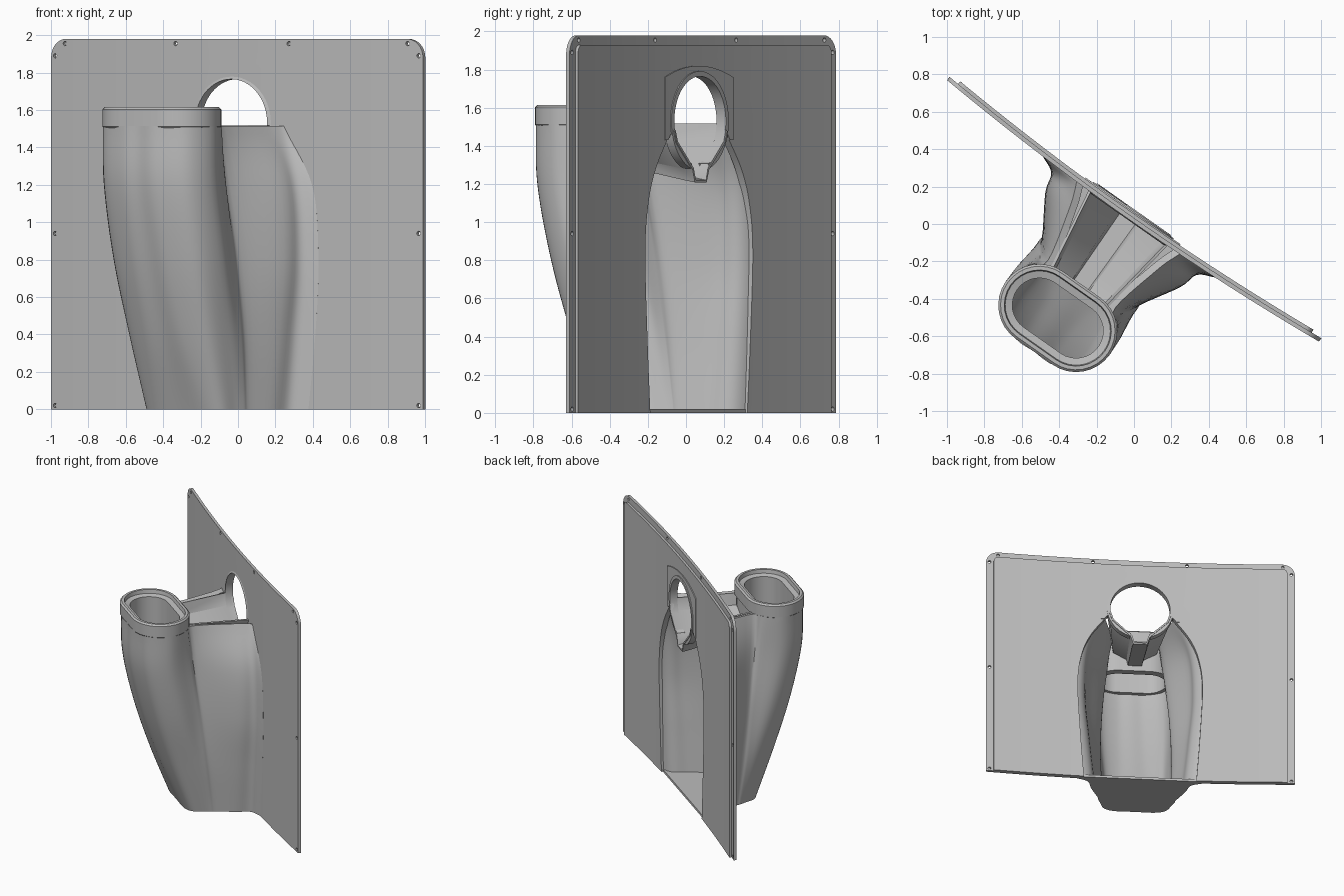
import bpy, bmesh, math
from mathutils import Vector

if "Cube" in bpy.data.objects:
    bpy.data.objects.remove(bpy.data.objects["Cube"], do_unlink=True)

grey = bpy.data.materials.new("plain grey")
grey.use_nodes = True
COLOUR = (0.5, 0.5, 0.5, 1)
grey.diffuse_color = COLOUR
grey.node_tree.nodes["Principled BSDF"].inputs["Base Color"].default_value = COLOUR

HALF, HEIGHT = 1.215, 1.98
HOLE_Z, HOLE_R = 1.53, 0.24


# Local frame: u along the panel, w out of its front, z up
def bulge(u):
    return 0.05 * (1 - (u / HALF) ** 2)


def make_object(name, bm):
    mesh = bpy.data.meshes.new(name)
    bm.to_mesh(mesh)
    bm.free()
    ob = bpy.data.objects.new(name, mesh)
    bpy.context.collection.objects.link(ob)
    ob.location = (-0.005, 0.07, 0)
    ob.rotation_euler.z = math.radians(-35.1)
    mesh.materials.append(grey)
    return ob


def bake(ob):
    bpy.context.view_layer.update()
    graph = bpy.context.evaluated_depsgraph_get()
    mesh = bpy.data.meshes.new_from_object(ob.evaluated_get(graph))
    ob.modifiers.clear()
    ob.data = mesh


def smooth(ob, degrees=35):
    bpy.ops.object.select_all(action="DESELECT")
    ob.select_set(True)
    bpy.context.view_layer.objects.active = ob
    bpy.ops.object.shade_smooth_by_angle(angle=math.radians(degrees))


def prism(bm, outline, front, back):
    """Extrude a (u, z) outline from w = front to w = back."""
    face = bm.faces.new([bm.verts.new((u, -front, z)) for u, z in outline])
    out = bmesh.ops.extrude_face_region(bm, geom=[face])
    moved = [v for v in out["geom"] if isinstance(v, bmesh.types.BMVert)]
    bmesh.ops.translate(bm, verts=moved, vec=(0, front - back, 0))
    bmesh.ops.recalc_face_normals(bm, faces=bm.faces)


def circle(u, z, r, n):
    return [(u + r * math.cos(a), z + r * math.sin(a))
            for a in (2 * math.pi * i / n for i in range(n))]


def both_sides(half):
    return half + [(-u, z) for u, z in reversed(half) if u > 1e-6]


def cutter(name, outlines):
    bm = bmesh.new()
    for outline in outlines:
        prism(bm, outline, 0.3, -0.3)
    ob = make_object(name, bm)
    ob.hide_render = True
    return ob


def curved_plate(name, outline, front, back, cutters):
    bm = bmesh.new()
    prism(bm, outline, front, back)
    for i in range(-11, 12):
        bmesh.ops.bisect_plane(bm, geom=bm.verts[:] + bm.edges[:] + bm.faces[:],
                               plane_co=(i * 0.1, 0, 0), plane_no=(1, 0, 0))
    for v in bm.verts:
        v.co.y -= bulge(v.co.x)
    ob = make_object(name, bm)
    for c in cutters:
        mod = ob.modifiers.new("cut", "BOOLEAN")
        mod.object, mod.operation, mod.solver = c, "DIFFERENCE", "EXACT"
    bake(ob)
    smooth(ob)
    return ob


def grid(name, rows, closed=False, wrap=False):
    """Skin a list of equally long rows of points."""
    bm = bmesh.new()
    vs = [[bm.verts.new(p) for p in row] for row in rows]
    n, m = len(rows), len(rows[0])
    for i in range(n if wrap else n - 1):
        for j in range(m if closed else m - 1):
            a, b, k = vs[i], vs[(i + 1) % n], (j + 1) % m
            bm.faces.new((a[j], a[k], b[k], b[j]))
    if wrap:
        bmesh.ops.recalc_face_normals(bm, faces=bm.faces)
    return make_object(name, bm)


def thicken(ob, amount, offset):
    mod = ob.modifiers.new("thickness", "SOLIDIFY")
    mod.thickness, mod.offset = amount, offset
    bake(ob)
    smooth(ob)


def spline(points, steps):
    """Smooth curve through the points."""
    p = [2 * points[0] - points[1]] + points + [2 * points[-1] - points[-2]]
    out = []
    for i in range(1, len(p) - 2):
        a, b, c, d = p[i - 1:i + 3]
        for s in range(steps):
            t = s / steps
            out.append(b + (c - a) * t / 2 + (a * 2 - b * 5 + c * 4 - d) * t * t / 2
                       + (b * 3 - a - c * 3 + d) * t ** 3 / 2)
    return out + [points[-1]]


# Cutters: round port, tall opening below it, screw holes
port = cutter("port_cutter", [circle(0, HOLE_Z, HOLE_R, 48)])
edge = [Vector(p) for p in ((0.435, -0.1), (0.47, 0.4), (0.49, 0.85), (0.46, 1.1), (0.39, 1.28), (0.26, 1.46))]
opening = cutter("opening_cutter", [both_sides([tuple(p) for p in spline(edge, 6)])])
spots = [(s * u, z) for s in (-1, 1)
         for u, z in ((1.12, 1.955), (0.37, 1.955), (1.188, 1.89), (1.188, 0.94), (1.188, 0.02))]
screws = cutter("screw_cutter", [circle(u, z, 0.012, 12) for u, z in spots])


# Panel: flange, raised back sheet and arched pad
def sheet(half, top, r):
    arc = [(half - r + r * math.cos(a), top - r + r * math.sin(a))
           for a in (math.pi / 2 * i / 8 for i in range(9))]
    return both_sides([(half, 0)] + arc)


curved_plate("panel_flange", sheet(HALF, HEIGHT, 0.1), 0, -0.022, [port, opening, screws])
curved_plate("panel_back_sheet", sheet(1.155, 1.93, 0.04), -0.02, -0.04, [port, opening])
arch = [(0.31 * (1 - i / 8), 1.82 - 0.06 * (1 - i / 8) ** 2) for i in range(9)]
curved_plate("port_pad", both_sides([(0.31, 1.43)] + arch), -0.038, -0.047, [port, opening])
for c in (port, opening, screws):
    bpy.data.objects.remove(c, do_unlink=True)

# Ring round the port, open at the bottom for the spout
rows = []
for i in range(49):
    a = math.radians(-72 + 324 * i / 48)
    rows.append([(r * math.cos(a), -w, HOLE_Z + r * math.sin(a)) for r, w in
                 ((0.235, 0.055), (0.235, -0.005), (0.262, -0.005), (0.262, 0.045))])
smooth(grid("port_ring", rows, closed=True))

# Hollow body: z, then half a cross-section from the panel to the front
def section(z, foot, side, waist, shoulder, tube, front, r):
    half = [(foot, 0.04), (side + 0.035, 0.085), (side, 0.19), waist, shoulder,
            (tube, front - r), (tube - 0.3 * r, front - 0.3 * r), (tube - r, front), (0, front)]
    return [Vector((u, -w, z)) for u, w in half]


keys = [
    section(0, 0.50, 0.37, (0.31, 0.32), (0.30, 0.36), 0.28, 0.53, 0.12),
    section(0.4, 0.54, 0.41, (0.325, 0.36), (0.32, 0.42), 0.31, 0.69, 0.18),
    section(0.8, 0.56, 0.44, (0.315, 0.40), (0.31, 0.47), 0.335, 0.82, 0.21),
    section(1.2, 0.52, 0.41, (0.27, 0.45), (0.29, 0.52), 0.34, 0.91, 0.22),
    section(1.515, 0.34, 0.285, (0.22, 0.48), (0.285, 0.55), 0.34, 0.92, 0.22),
]
columns = [spline(list(col), 7) for col in zip(*keys)]
rows = []
for row in zip(*columns):
    right = spline(list(row), 5)
    left = [Vector((-p.x, p.y, p.z)) for p in right]
    rows.append(left + right[-2::-1])
thicken(grid("hollow_body", rows), 0.04, -1)

# Floor of the body
bm = bmesh.new()
base = [(p.x * 0.98, p.y * 0.985) for p in rows[0]]
base = [(base[0][0], -0.015)] + base + [(base[-1][0], -0.015)]
face = bm.faces.new([bm.verts.new((x, y, 0)) for x, y in base])
out = bmesh.ops.extrude_face_region(bm, geom=[face])
bmesh.ops.translate(bm, vec=(0, 0, 0.02),
                    verts=[v for v in out["geom"] if isinstance(v, bmesh.types.BMVert)])
bmesh.ops.recalc_face_normals(bm, faces=bm.faces)
make_object("body_floor", bm)


# Mouth collar: stadium rings given as inset and height
def stadium(inset, z, centre=0.70, flat=0.12, r=0.22, n=16):
    pts = []
    for side, start in ((1, -90), (-1, 90)):
        for i in range(n + 1):
            a = math.radians(start + 180 * i / n)
            pts.append((side * flat + (r - inset) * math.cos(a), -centre + (r - inset) * math.sin(a), z))
    return pts


profile = [(0.02, 1.26), (0.02, 1.49), (0, 1.512), (0, 1.603), (0.012, 1.615),
           (0.032, 1.615), (0.037, 1.585), (0.075, 1.575), (0.075, 1.26)]
smooth(grid("mouth_collar", [stadium(*p) for p in profile], closed=True, wrap=True))


# Drain trough from the mouth down to the spout
def trough(w, half):
    return [(u, -w, z) for u, z in half] + [(-u, -w, z) for u, z in reversed(half)]


ends = [trough(0.50, [(0.18, 1.515), (0.165, 1.42), (0.06, 1.36), (0.05, 1.31)]),
        trough(0.05, [(0.25, 1.515), (0.225, 1.42), (0.075, 1.285), (0.055, 1.225)]),
        trough(-0.01, [(0.235, 1.48), (0.215, 1.42), (0.07, 1.28), (0.05, 1.215)])]
thicken(grid("drain_trough", ends), 0.014, 0)
